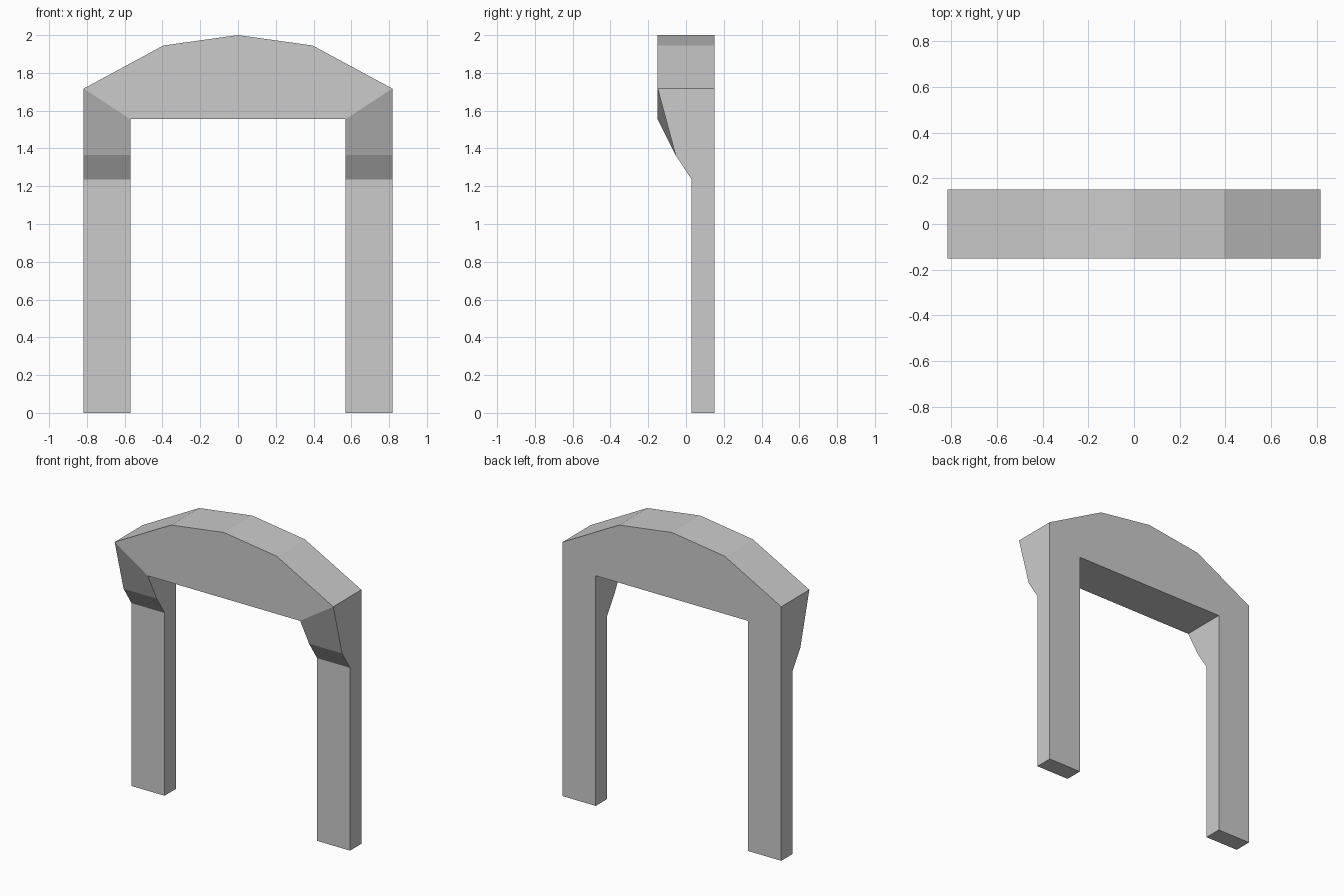
import bpy, bmesh

if "Cube" in bpy.data.objects:
    bpy.data.objects.remove(bpy.data.objects["Cube"])

BACK = 0.15
INNER, OUTER = 0.57, 0.817

bm = bmesh.new()

def bridge(a, b, closed=True):
    """Quads between two matching rows of vertices."""
    n = len(a)
    for i in range(n if closed else n - 1):
        j = (i + 1) % n
        bm.faces.new((a[i], a[j], b[j], b[i]))

# Leg with flared bracket: (front y, inner z, outer z) per section
sections = [(0.03, 0, 0), (0.03, 1.235, 1.235),
            (-0.055, 1.365, 1.365), (-0.15, 1.555, 1.717)]
rings = [[bm.verts.new(p) for p in ((INNER, y, zi), (OUTER, y, zo),
                                    (OUTER, BACK, zo), (INNER, BACK, zi))]
         for y, zi, zo in sections]
bm.faces.new(rings[0])
for low, high in zip(rings, rings[1:]):
    bridge(low, high)

# Right half of the arched header, sharing the mitred top of the leg
inner_f, outer_f, outer_b, inner_b = rings[-1]

def header_side(y, inner, outer):
    add = lambda x, z: bm.verts.new((x, y, z))
    row = [add(0, 1.555), inner, outer, add(0.395, 1.945), add(0, 2)]
    bm.faces.new(row)
    return row

front = header_side(-BACK, inner_f, outer_f)
back = header_side(BACK, inner_b, outer_b)
bridge(front[:2], back[:2], closed=False)   # underside
bridge(front[2:], back[2:], closed=False)   # sloped top

bmesh.ops.recalc_face_normals(bm, faces=bm.faces)
mesh = bpy.data.meshes.new("arch_frame")
bm.to_mesh(mesh)
bm.free()

# Mirror the half into the full arch
arch = bpy.data.objects.new("arch_frame", mesh)
bpy.context.collection.objects.link(arch)
mirror = arch.modifiers.new("mirror", 'MIRROR')
mirror.use_axis[0] = True
mirror.use_clip = True
mirror.use_mirror_merge = True
